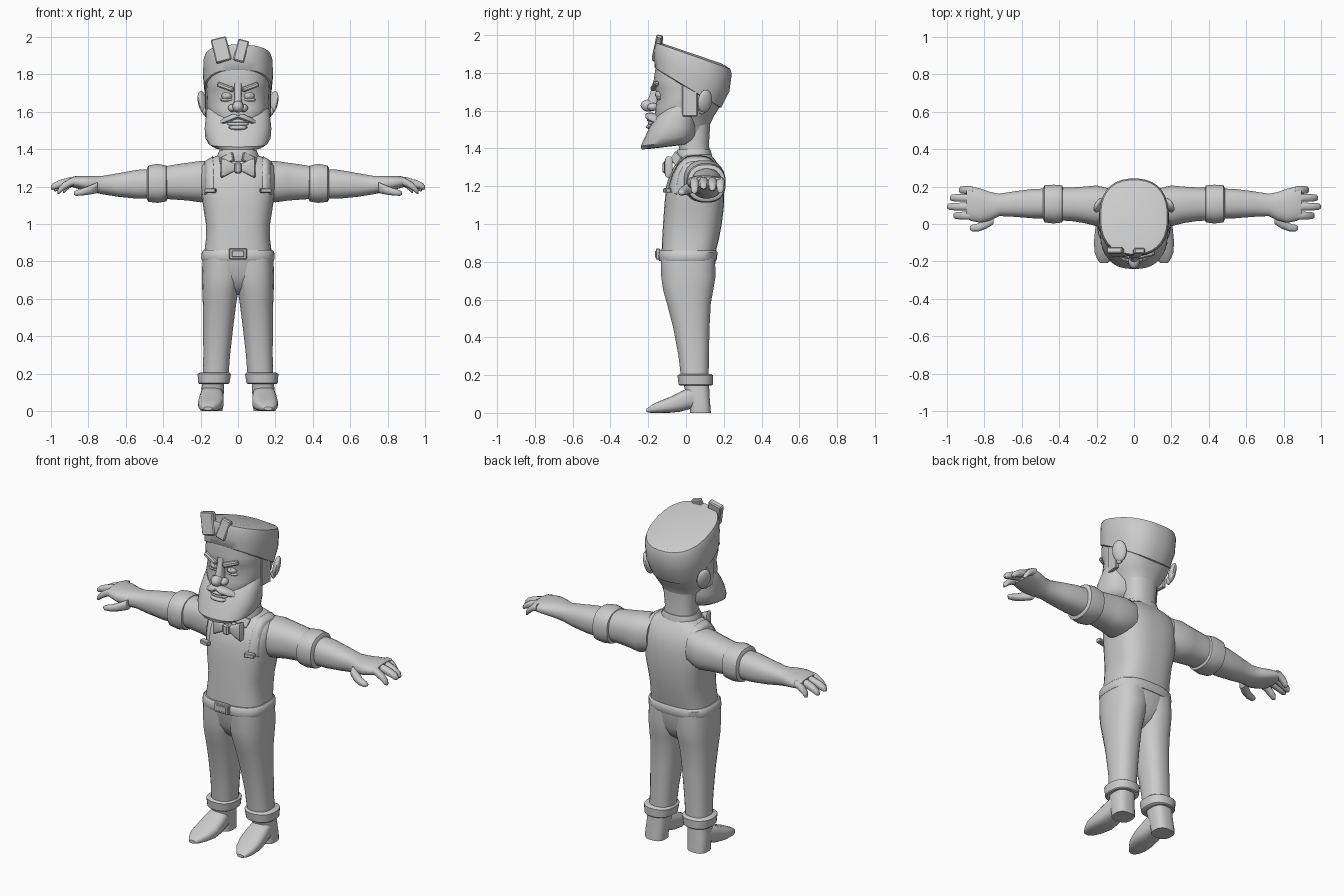
import bpy, bmesh, math
from mathutils import Vector, Euler
from mathutils.bvhtree import BVHTree

grey = bpy.data.materials.new("plain grey")
grey.diffuse_color = (0.6, 0.6, 0.6, 1)


def finish(name, bm, mirror=False, angle=40):
    bmesh.ops.recalc_face_normals(bm, faces=bm.faces)
    me = bpy.data.meshes.new(name)
    bm.to_mesh(me)
    bm.free()
    me.materials.append(grey)
    ob = bpy.data.objects.new(name, me)
    bpy.context.collection.objects.link(ob)
    bpy.ops.object.select_all(action='DESELECT')
    ob.select_set(True)
    bpy.context.view_layer.objects.active = ob
    bpy.ops.object.shade_smooth_by_angle(angle=math.radians(angle))
    if mirror:
        ob.modifiers.new("mirror", 'MIRROR')
    return ob


def loft(name, axis, rings, mirror=False, n=2.4, seg=24, angle=40):
    """Rings are (t, a0, a1, b0, b1[, tilt]) along an axis; tilt shears t by b."""
    bm = bmesh.new()
    loops = []
    for t, a0, a1, b0, b1, *tilt in rings:
        loop = []
        for i in range(seg):
            u = 2 * math.pi * (i + 0.5) / seg
            c, s = math.cos(u), math.sin(u)
            da = math.copysign(abs(c) ** (2 / n), c) * (a1 - a0) / 2
            db = math.copysign(abs(s) ** (2 / n), s) * (b1 - b0) / 2
            a, b = (a0 + a1) / 2 + da, (b0 + b1) / 2 + db
            h = t + (tilt[0] * db if tilt else 0)
            co = {'x': (h, a, b), 'y': (a, h, b), 'z': (a, b, h)}[axis]
            loop.append(bm.verts.new(co))
        loops.append(loop)
    for p, q in zip(loops, loops[1:]):
        for i in range(seg):
            j = (i + 1) % seg
            bm.faces.new((p[i], p[j], q[j], q[i]))
    bm.faces.new(loops[0])
    bm.faces.new(loops[-1])
    return finish(name, bm, mirror, angle)


def sym(z, w, y0, y1, *tilt):
    return (z, -w, w, y0, y1, *tilt)


def box(name, loc, size, rot=(0, 0, 0), mirror=False, bevel=0.004):
    bm = bmesh.new()
    bmesh.ops.create_cube(bm, size=1)
    bmesh.ops.scale(bm, vec=size, verts=bm.verts)
    bmesh.ops.bevel(bm, geom=bm.edges[:], offset=bevel, segments=1, affect='EDGES')
    m = Euler([math.radians(r) for r in rot]).to_matrix()
    for v in bm.verts:
        v.co = m @ v.co + Vector(loc)
    return finish(name, bm, mirror, 30)


def ball(name, loc, size, rot=(0, 0, 0), mirror=False):
    bm = bmesh.new()
    bmesh.ops.create_uvsphere(bm, u_segments=16, v_segments=10, radius=1)
    m = Euler([math.radians(r) for r in rot]).to_matrix()
    for v in bm.verts:
        v.co = m @ (v.co * Vector(size)) + Vector(loc)
    return finish(name, bm, mirror)


# Torso, belt and pelvis
torso = loft("torso", 'z', [
    sym(0.84, 0.182, -0.13, 0.155), sym(0.92, 0.172, -0.127, 0.175),
    sym(1.0, 0.172, -0.122, 0.19), sym(1.1, 0.188, -0.115, 0.202),
    sym(1.2, 0.2, -0.106, 0.203), sym(1.26, 0.203, -0.088, 0.195),
    sym(1.31, 0.196, -0.06, 0.175), sym(1.345, 0.165, -0.03, 0.15),
    sym(1.37, 0.1, -0.02, 0.13)], n=2.8, seg=32)
loft("belt", 'z', [sym(0.805, 0.192, -0.142, 0.16), sym(0.815, 0.197, -0.147, 0.165),
                   sym(0.85, 0.194, -0.145, 0.167), sym(0.86, 0.185, -0.138, 0.16)], n=2.8, seg=32)
box("belt_buckle", (0, -0.148, 0.84), (0.095, 0.024, 0.058))
box("belt_buckle_plate", (0, -0.16, 0.84), (0.065, 0.008, 0.034), bevel=0.002)
loft("pelvis", 'z', [sym(0.62, 0.03, -0.04, 0.07), sym(0.66, 0.09, -0.09, 0.12),
                     sym(0.72, 0.15, -0.122, 0.15), sym(0.815, 0.19, -0.136, 0.158)], n=2.6)

# Suspenders wrapped over the shoulders
tree = BVHTree.FromPolygons([v.co for v in torso.data.vertices],
                            [p.vertices[:] for p in torso.data.polygons])
bm = bmesh.new()
prev = None
for k in range(25):
    a = math.radians(158 - k * 5.6)
    d = Vector((0, math.cos(a), math.sin(a)))
    pair = []
    for x in (0.135, 0.178):
        c = Vector((x, 0.04, 1.12))
        hit = tree.ray_cast(c + d, -d)[0]
        pair.append(bm.verts.new(hit + d * 0.006))
    if prev:
        bm.faces.new((prev[0], prev[1], pair[1], pair[0]))
    prev = pair
strap = finish("suspender_strap", bm, True)
strap.modifiers.new("thickness", 'SOLIDIFY').thickness = 0.014
box("suspender_clip", (0.148, -0.1, 1.178), (0.06, 0.03, 0.024), (0, 0, 14), True)

# Legs, cuffs and boots
loft("trouser_leg", 'z', [
    (0.17, 0.052, 0.19, -0.025, 0.12), (0.3, 0.042, 0.186, -0.04, 0.122),
    (0.45, 0.025, 0.187, -0.068, 0.125), (0.58, 0.008, 0.189, -0.102, 0.132),
    (0.65, -0.004, 0.192, -0.122, 0.145), (0.72, -0.02, 0.194, -0.132, 0.157),
    (0.82, -0.02, 0.19, -0.135, 0.155)], True)
loft("trouser_cuff", 'z', [
    (0.145, 0.052, 0.208, -0.034, 0.138), (0.15, 0.045, 0.213, -0.04, 0.143),
    (0.198, 0.037, 0.217, -0.046, 0.145), (0.205, 0.045, 0.205, -0.035, 0.135)], True)
loft("boot_shaft", 'z', [(0, 0.082, 0.2, 0.02, 0.132), (0.03, 0.08, 0.202, 0.02, 0.13),
                         (0.09, 0.076, 0.198, 0.002, 0.125),
                         (0.17, 0.072, 0.19, -0.018, 0.122)], True, n=2.8)
loft("boot_foot", 'y', [
    (0.08, 0.09, 0.19, 0.03, 0.13), (0.02, 0.08, 0.2, 0.02, 0.135),
    (-0.03, 0.076, 0.208, 0.006, 0.112), (-0.09, 0.076, 0.214, 0, 0.082),
    (-0.15, 0.095, 0.212, 0, 0.058), (-0.185, 0.118, 0.198, 0, 0.04),
    (-0.208, 0.14, 0.182, 0.004, 0.022)], True, n=2.8)

# Arms: sleeve, rolled cuff, forearm with hand
loft("sleeve", 'x', [
    (0.13, 0.0, 0.19, 1.14, 1.335), (0.2, -0.012, 0.207, 1.115, 1.338),
    (0.27, 0.005, 0.2, 1.125, 1.328), (0.34, 0.016, 0.196, 1.13, 1.318),
    (0.41, 0.018, 0.195, 1.135, 1.305)], True)
loft("sleeve_cuff", 'x', [
    (0.378, 0.025, 0.19, 1.13, 1.3), (0.384, 0.008, 0.207, 1.12, 1.313),
    (0.43, 0.002, 0.211, 1.112, 1.322), (0.478, 0.008, 0.208, 1.118, 1.314),
    (0.486, 0.025, 0.19, 1.13, 1.3)], True)
loft("forearm_and_hand", 'x', [
    (0.46, 0.03, 0.19, 1.135, 1.295), (0.54, 0.03, 0.188, 1.135, 1.29),
    (0.64, 0.038, 0.175, 1.145, 1.272), (0.72, 0.042, 0.162, 1.158, 1.258),
    (0.77, 0.018, 0.172, 1.168, 1.258), (0.82, 0.006, 0.19, 1.18, 1.258),
    (0.87, 0.016, 0.2, 1.192, 1.256), (0.895, 0.03, 0.195, 1.2, 1.25)], True)
for label, y, tip, drop in (("index", 0.045, 0.965, 0.06), ("middle", 0.093, 1.0, 0.035),
                            ("ring", 0.14, 0.985, 0.045), ("little", 0.182, 0.935, 0.055)):
    span = tip - 0.86
    loft(label + "_finger", 'x', [
        (0.86 + span * f, y - r, y + r, 1.23 - drop * f * f - r, 1.23 - drop * f * f + r)
        for f, r in ((0, 0.02), (0.35, 0.022), (0.7, 0.021), (0.92, 0.018), (1, 0.009))],
        True, seg=10, angle=60)
loft("thumb", 'x', [
    (0.75, 0.0, 0.06, 1.165, 1.225), (0.79, -0.026, 0.03, 1.157, 1.207),
    (0.83, -0.04, 0.004, 1.152, 1.192), (0.865, -0.04, -0.004, 1.15, 1.18),
    (0.878, -0.03, -0.012, 1.157, 1.172)], True, seg=12, angle=60)

# Neck, collar and bow tie
loft("neck", 'z', [sym(1.33, 0.1, -0.03, 0.135), sym(1.42, 0.09, -0.04, 0.122),
                   sym(1.55, 0.1, -0.04, 0.13)])
loft("collar", 'z', [sym(1.335, 0.115, -0.05, 0.14), sym(1.365, 0.112, -0.055, 0.138),
                     sym(1.395, 0.1, -0.045, 0.13)])
box("collar_flap", (0.06, -0.05, 1.345), (0.085, 0.016, 0.055), (-25, 25, 25), True)
loft("bow_wing", 'x', [(0.012, -0.105, -0.075, 1.285, 1.32), (0.05, -0.118, -0.07, 1.265, 1.338),
                       (0.088, -0.112, -0.07, 1.245, 1.358), (0.094, -0.1, -0.08, 1.252, 1.35)],
     True, n=4, seg=12)
box("bow_knot", (0, -0.1, 1.3), (0.04, 0.05, 0.06), bevel=0.008)

# Head, hair and ears
loft("head", 'z', [
    sym(1.44, 0.09, -0.1, 0.115), sym(1.52, 0.11, -0.155, 0.125), sym(1.57, 0.145, -0.165, 0.148),
    sym(1.62, 0.166, -0.162, 0.18), sym(1.68, 0.168, -0.148, 0.205),
    sym(1.72, 0.17, -0.168, 0.218), sym(1.76, 0.172, -0.172, 0.225),
    sym(1.84, 0.165, -0.155, 0.22, -0.2)], n=2.5, seg=32)
loft("hair", 'z', [
    sym(1.715, 0.165, -0.155, 0.17, -0.62), sym(1.722, 0.18, -0.166, 0.187, -0.6),
    sym(1.79, 0.187, -0.17, 0.23, -0.45), sym(1.865, 0.186, -0.168, 0.243, -0.36),
    sym(1.89, 0.178, -0.16, 0.236, -0.35), sym(1.902, 0.13, -0.12, 0.19, -0.34)], n=2.4, seg=32)
box("sideburn", (0.165, 0.02, 1.67), (0.02, 0.08, 0.2), (0, 0, -4), True)
box("hair_tuft_large", (-0.09, -0.15, 1.93), (0.085, 0.035, 0.13), (-10, -14, 0), bevel=0.006)
box("hair_tuft_small", (0.016, -0.155, 1.925), (0.06, 0.03, 0.12), (-12, 15, 0), bevel=0.006)
ball("ear", (0.188, 0.1, 1.65), (0.02, 0.042, 0.062), (0, 12, 28), True)
ball("ear_lobe", (0.176, 0.085, 1.605), (0.014, 0.02, 0.025), (0, 0, 20), True)

# Beard, moustache and mouth
loft("beard", 'z', [
    sym(1.405, 0.06, -0.2, -0.06, 0.12), sym(1.41, 0.125, -0.235, 0.02, 0.12),
    sym(1.43, 0.158, -0.24, 0.045, 0.12), sym(1.46, 0.175, -0.222, 0.058, 0.06),
    sym(1.51, 0.179, -0.195, 0.062), sym(1.56, 0.174, -0.165, 0.062),
    sym(1.61, 0.168, -0.125, 0.06), sym(1.64, 0.15, -0.1, 0.05)], n=2.5, seg=32)
loft("moustache", 'x', [(0, -0.215, -0.16, 1.565, 1.59), (0.03, -0.215, -0.15, 1.55, 1.588),
                        (0.07, -0.188, -0.12, 1.535, 1.57), (0.1, -0.16, -0.1, 1.53, 1.55)],
     True, seg=12)
ball("upper_lip", (0, -0.182, 1.55), (0.062, 0.026, 0.012))
ball("lower_lip", (0, -0.186, 1.515), (0.052, 0.026, 0.014))
ball("teeth", (0, -0.178, 1.535), (0.056, 0.024, 0.016))

# Nose, eyes and brows
ball("nose_tip", (0, -0.198, 1.627), (0.03, 0.042, 0.032))
ball("nostril", (0.03, -0.175, 1.62), (0.023, 0.03, 0.021), mirror=True)
loft("nose_bridge", 'z', [sym(1.62, 0.028, -0.222, -0.13), sym(1.67, 0.02, -0.198, -0.13),
                          sym(1.72, 0.02, -0.182, -0.13), sym(1.755, 0.024, -0.175, -0.13)], seg=12)
ball("eyeball", (0.058, -0.136, 1.685), (0.03, 0.026, 0.024), mirror=True)
ball("pupil", (0.056, -0.158, 1.685), (0.012, 0.006, 0.012), mirror=True)
ball("lower_eyelid", (0.06, -0.138, 1.664), (0.036, 0.02, 0.01), mirror=True)
box("eyebrow", (0.066, -0.165, 1.732), (0.095, 0.028, 0.026), (0, -20, 14), True, bevel=0.007)
